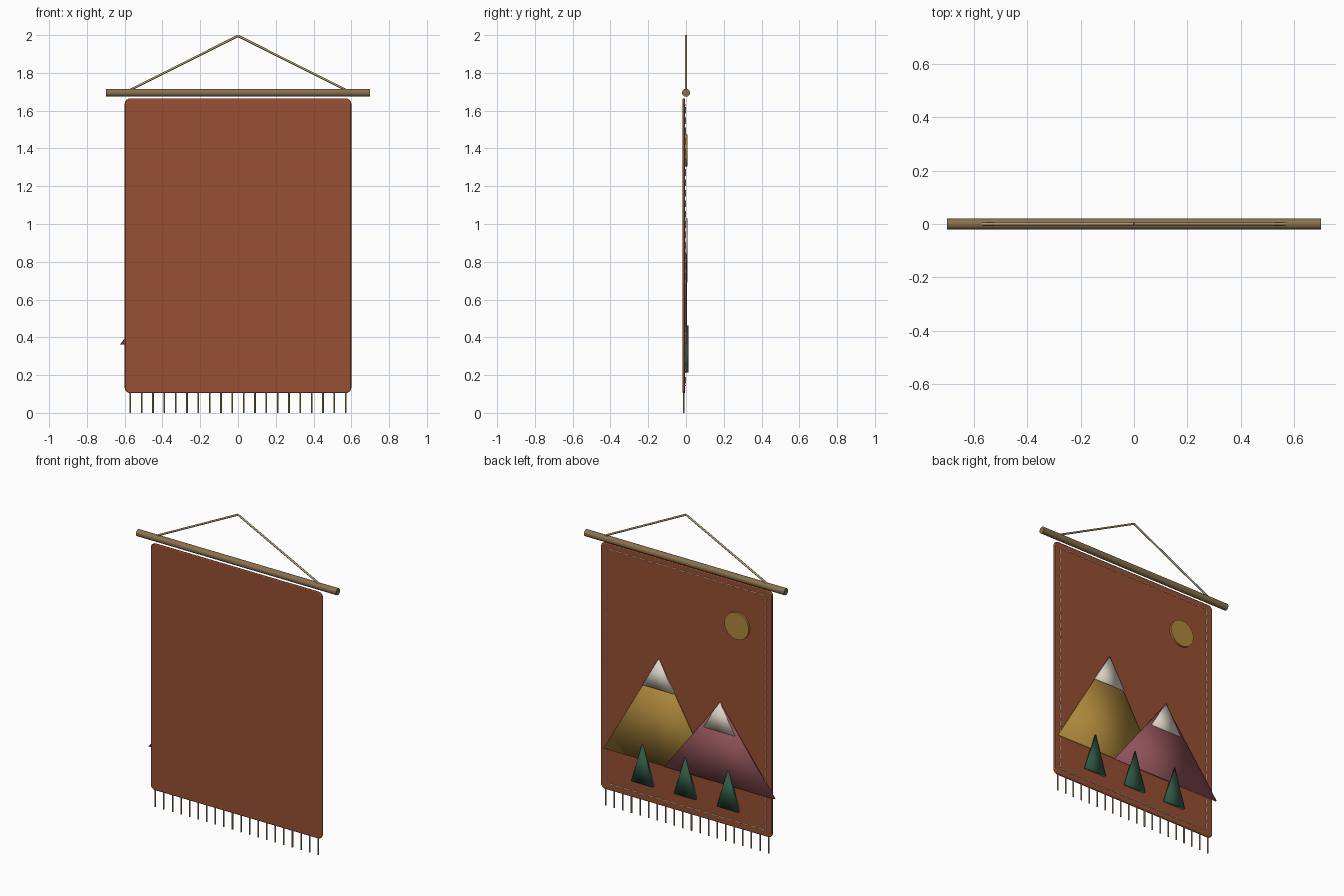
import bpy, bmesh, math
from mathutils import Vector

if "Cube" in bpy.data.objects:
    bpy.data.objects.remove(bpy.data.objects["Cube"])


def mat(name, r, g, b):
    m = bpy.data.materials.new(name)
    m.diffuse_color = (r, g, b, 1)
    m.use_nodes = True
    m.node_tree.nodes["Principled BSDF"].inputs["Base Color"].default_value = m.diffuse_color
    return m


RUST = mat("rust_cloth", 0.31, 0.08, 0.034)
WOOD = mat("brown_wood", 0.25, 0.165, 0.075)
CORD = mat("tan_cord", 0.42, 0.31, 0.17)
GOLD = mat("gold_felt", 0.42, 0.245, 0.045)
PLUM = mat("plum_felt", 0.28, 0.085, 0.10)
SNOW = mat("snow_white", 0.72, 0.66, 0.57)
PINE = mat("pine_green", 0.03, 0.10, 0.06)
BACK = -0.004   # rear cloth surface, which carries the picture


def finish(bm, name, m):
    bmesh.ops.recalc_face_normals(bm, faces=bm.faces[:])
    me = bpy.data.meshes.new(name)
    bm.to_mesh(me)
    bm.free()
    me.materials.append(m)
    ob = bpy.data.objects.new(name, me)
    bpy.context.collection.objects.link(ob)
    return ob


def smooth(ob, angle=None):
    if angle is None:
        for p in ob.data.polygons:
            p.use_smooth = True
        return
    bpy.ops.object.select_all(action='DESELECT')
    ob.select_set(True)
    bpy.context.view_layer.objects.active = ob
    bpy.ops.object.shade_smooth_by_angle(angle=math.radians(angle))


def plate(name, outline, y0, y1, m):
    """Extrude an (x, z) outline from y0 to y1."""
    bm = bmesh.new()
    f = bm.faces.new([bm.verts.new((x, y0, z)) for x, z in outline])
    r = bmesh.ops.extrude_face_region(bm, geom=[f])
    vs = [v for v in r["geom"] if isinstance(v, bmesh.types.BMVert)]
    bmesh.ops.translate(bm, verts=vs, vec=(0, y1 - y0, 0))
    return finish(bm, name, m)


def triangle(name, x, half, z0, z1, y1, m, y0=BACK):
    ob = plate(name, [(x - half, z0), (x + half, z0), (x, z1)], y0, y1, m)
    smooth(ob)
    return ob


def rod(bm, a, b, r, n):
    """Capped cylinder between two points."""
    a, b = Vector(a), Vector(b)
    d = b - a
    mx = d.to_track_quat('Z', 'Y').to_matrix().to_4x4()
    mx.translation = (a + b) / 2
    bmesh.ops.create_cone(bm, cap_ends=True, segments=n, radius1=r, radius2=r,
                          depth=d.length, matrix=mx)


# Cloth panel with rounded corners and softened rim
R, X, Z0, Z1 = 0.03, 0.6, 0.105, 1.665
outline = []
for i, (cx, cz) in enumerate([(X - R, Z1 - R), (R - X, Z1 - R), (R - X, Z0 + R), (X - R, Z0 + R)]):
    for k in range(7):
        a = math.radians(90 * i + 15 * k)
        outline.append((cx + R * math.cos(a), cz + R * math.sin(a)))
cloth = plate("cloth_panel", outline, -0.018, BACK, RUST)
bev = cloth.modifiers.new("soft_rim", 'BEVEL')
bev.width, bev.segments = 0.005, 2
smooth(cloth, 50)

# Hanging rod
bm = bmesh.new()
rod(bm, (-0.7, 0, 1.695), (0.7, 0, 1.695), 0.021, 24)
smooth(finish(bm, "hanging_rod", WOOD), 40)

# Hanging cord
bm = bmesh.new()
for s in (-1, 1):
    rod(bm, (s * 0.575, 0, 1.708), (0, 0, 1.996), 0.006, 10)
smooth(finish(bm, "hanging_cord", CORD), 40)

# Fringe along the bottom edge
bm = bmesh.new()
for i in range(20):
    x = -0.57 + 0.06 * i
    rod(bm, (x, -0.012, 0), (x, -0.012, 0.112), 0.0045, 8)
smooth(finish(bm, "fringe", CORD), 40)

# Mountains with snow caps
triangle("gold_mountain", 0.19, 0.385, 0.365, 1.028, 0.002, GOLD)
triangle("plum_mountain", -0.238, 0.386, 0.363, 0.868, 0.005, PLUM)
triangle("gold_mountain_snow", 0.19, 0.11, 0.842, 1.03, 0.009, SNOW)
triangle("plum_mountain_snow", -0.238, 0.11, 0.69, 0.872, 0.009, SNOW)

# Pine trees
for i, x in enumerate((0.3, 0, -0.3)):
    triangle("pine_tree_%d" % (i + 1), x, 0.075, 0.215, 0.463, 0.013, PINE)

# Sun disc
sun = plate("sun", [(-0.36 + 0.085 * math.cos(math.tau * k / 32),
                     1.39 + 0.085 * math.sin(math.tau * k / 32)) for k in range(32)],
            BACK, 0.009, GOLD)
smooth(sun, 40)

# Running stitch around the border
bm = bmesh.new()
corners = [(-0.555, 0.145), (0.555, 0.145), (0.555, 1.63), (-0.555, 1.63)]
for i in range(4):
    p, q = Vector(corners[i]), Vector(corners[(i + 1) % 4])
    n = round((q - p).length / 0.055)
    for k in range(n):
        a, b = p.lerp(q, (k + 0.18) / n), p.lerp(q, (k + 0.82) / n)
        rod(bm, (a.x, BACK, a.y), (b.x, BACK, b.y), 0.0035, 6)
smooth(finish(bm, "border_stitches", SNOW), 70)
